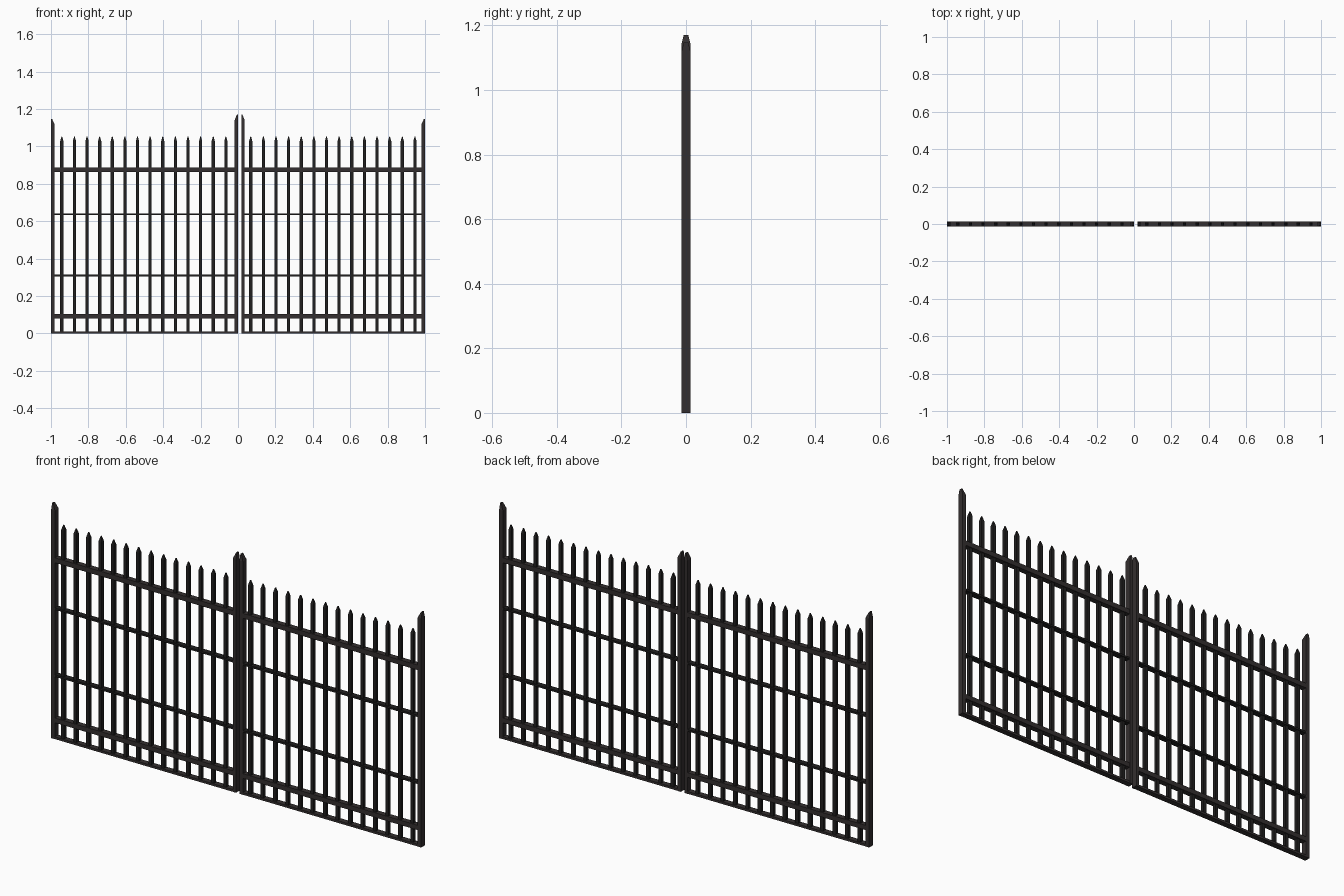
import bpy, bmesh

if "Cube" in bpy.data.objects:
    bpy.data.objects.remove(bpy.data.objects["Cube"])


def material(name, rgb):
    m = bpy.data.materials.new(name)
    m.diffuse_color = (*rgb, 1)
    m.use_nodes = True
    m.node_tree.nodes["Principled BSDF"].inputs["Base Color"].default_value = m.diffuse_color
    return m


POST = material("dark brown iron", (0.034, 0.028, 0.029))
BAR = material("black iron", (0.015, 0.014, 0.014))


def loft(bm, sections):
    """Stack rectangles (x0, x1, half_depth, z) into a closed solid."""
    rings = [[bm.verts.new(p) for p in ((x0, -d, z), (x1, -d, z), (x1, d, z), (x0, d, z))]
             for x0, x1, d, z in sections]
    for a, b in zip(rings, rings[1:]):
        for i in range(4):
            j = (i + 1) % 4
            bm.faces.new((a[i], a[j], b[j], b[i]))
    bm.faces.new(rings[0][::-1])
    bm.faces.new(rings[-1])


def finish(name, bm, mat):
    bmesh.ops.recalc_face_normals(bm, faces=bm.faces[:])
    me = bpy.data.meshes.new(name)
    bm.to_mesh(me)
    bm.free()
    me.materials.append(mat)
    bpy.context.collection.objects.link(bpy.data.objects.new(name, me))


def post(name, x0, x1, top, peak_right):
    """Post whose cap slopes up to one side and narrows in depth."""
    w = x1 - x0
    t0, t1 = (x1 - 0.3 * w, x1) if peak_right else (x0, x0 + 0.3 * w)
    bm = bmesh.new()
    loft(bm, [(x0, x1, 0.0145, 0), (x0, x1, 0.0145, top - 0.03), (t0, t1, 0.007, top)])
    finish(name, bm, POST)


def leaf(side, x0, x1, first, last):
    # pointed pickets
    bm = bmesh.new()
    h = 0.0085
    for i in range(14):
        x = first + (last - first) * i / 13
        loft(bm, [(x - h, x + h, h, 0.005), (x - h, x + h, h, 1.028),
                  (x - 0.002, x + 0.002, 0.002, 1.052)])
    finish(side + "_pickets", bm, BAR)
    # heavy rails and thin flat rails
    for name, z0, z1, mat in (("top_rail", 0.862, 0.886, POST), ("upper_thin_rail", 0.632, 0.641, BAR),
                              ("lower_thin_rail", 0.305, 0.314, BAR), ("low_rail", 0.08, 0.103, POST),
                              ("bottom_rail", 0.0, 0.011, POST)):
        bm = bmesh.new()
        loft(bm, [(x0, x1, 0.0135, z0), (x0, x1, 0.0135, z1)])
        finish(side + "_" + name, bm, mat)


# left and right gate leaves
leaf("left", -0.99, -0.008, -0.942, -0.065)
leaf("right", 0.028, 0.99, 0.068, 0.946)

# hinge posts and the taller meeting posts
post("left_hinge_post", -1.0, -0.98, 1.147, False)
post("left_meeting_post", -0.018, -0.001, 1.17, True)
post("right_meeting_post", 0.018, 0.036, 1.17, False)
post("right_hinge_post", 0.98, 1.0, 1.147, True)
